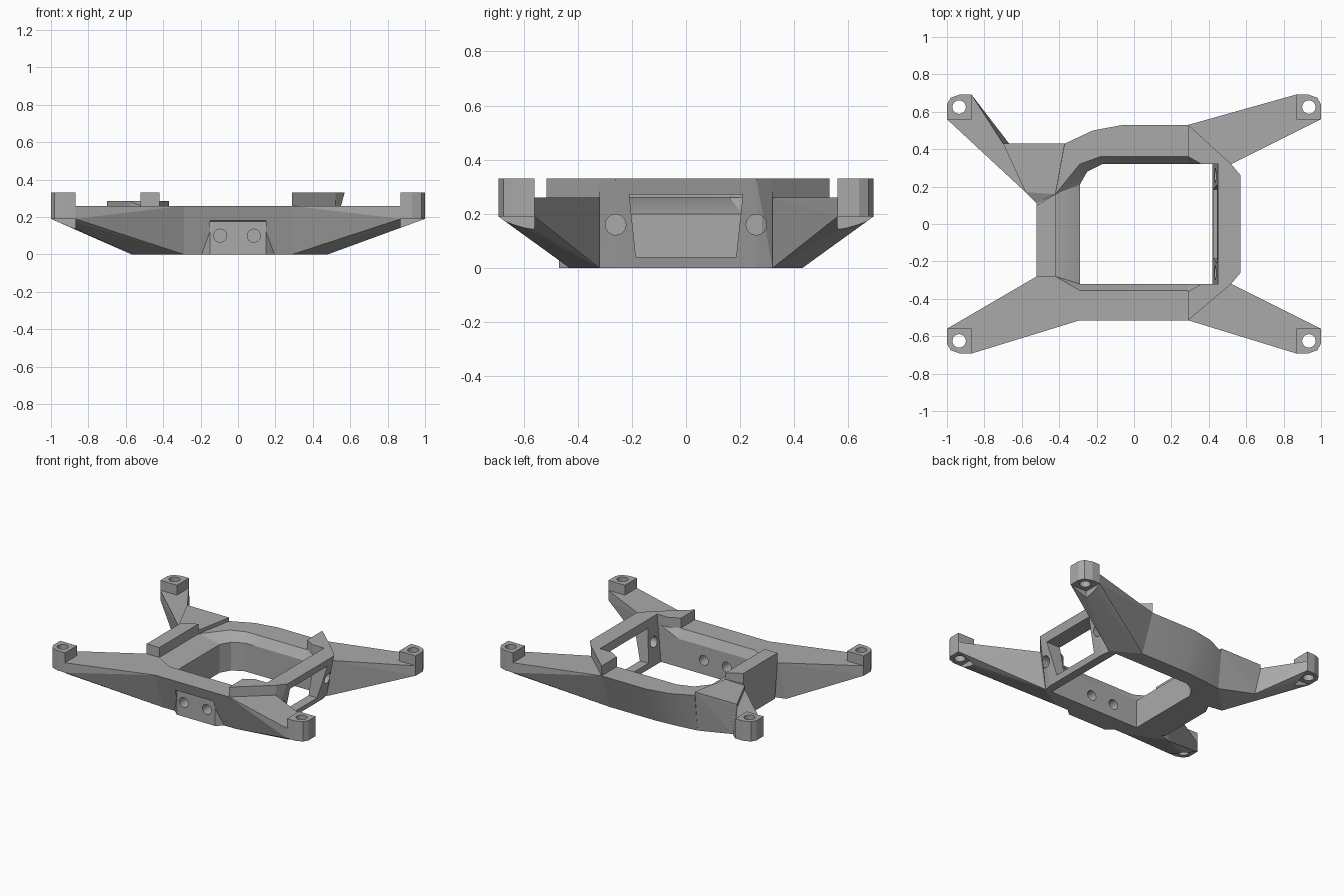
import bpy, bmesh, math
from mathutils import Vector, Matrix

cube = bpy.data.objects.get("Cube")
if cube:
    bpy.data.objects.remove(cube, do_unlink=True)

GREY = (0.4, 0.4, 0.4, 1)
grey = bpy.data.materials.new("plain_grey")
grey.use_nodes = True
grey.diffuse_color = GREY
grey.node_tree.nodes["Principled BSDF"].inputs["Base Color"].default_value = GREY

TOP, CAP, LEDGE, TIP = 0.26, 0.33, 0.20, 0.19


def finish(name, bm):
    bmesh.ops.recalc_face_normals(bm, faces=bm.faces)
    mesh = bpy.data.meshes.new(name)
    bm.to_mesh(mesh)
    bm.free()
    mesh.materials.append(grey)
    obj = bpy.data.objects.new(name, mesh)
    bpy.context.collection.objects.link(obj)
    return obj


def hull(name, points):
    bm = bmesh.new()
    for p in points:
        bm.verts.new(p)
    res = bmesh.ops.convex_hull(bm, input=bm.verts)
    junk = {v for v in res["geom_interior"] + res["geom_unused"]
            if isinstance(v, bmesh.types.BMVert)}
    bmesh.ops.delete(bm, geom=list(junk), context="VERTS")
    bmesh.ops.dissolve_limit(bm, angle_limit=0.01, verts=bm.verts, edges=bm.edges)
    return finish(name, bm)


def at(z, *plan):
    return [(x, y, z) for x, y in plan]


def prism(name, plan, low, high):
    return hull(name, at(low, *plan) + at(high, *plan))


def drill(name, centre, axis, radius, depth):
    bm = bmesh.new()
    turn = Vector((0, 0, 1)).rotation_difference(Vector(axis)).to_matrix().to_4x4()
    bmesh.ops.create_cone(bm, cap_ends=True, segments=24, radius1=radius,
                          radius2=radius, depth=depth,
                          matrix=Matrix.Translation(centre) @ turn)
    return finish(name, bm)


def cut(targets, cutter):
    cutter.hide_render = True
    cutter.hide_viewport = True
    for obj in targets:
        mod = obj.modifiers.new(cutter.name, "BOOLEAN")
        mod.operation = "DIFFERENCE"
        mod.solver = "EXACT"
        mod.object = cutter


# Open ring of walls: outer top, outer foot, inner foot, inner top per station
stations = [
    ((.29, .53), (.29, .43), (.29, .32), (.29, .36)),
    ((-.06, .53), (-.06, .43), (-.06, .32), (-.06, .36)),
    ((-.22, .50), (-.20, .42), (-.17, .32), (-.18, .36)),
    ((-.37, .43), (-.37, .40), (-.25, .28), (-.29, .32)),
    ((-.52, .12), (-.50, .12), (-.29, .21), (-.42, .16)),
    ((-.52, -.28), (-.50, -.28), (-.29, -.32), (-.42, -.28)),
    ((-.29, -.515), (-.29, -.43), (-.28, -.32), (-.29, -.355)),
    ((.29, -.515), (.29, -.43), (.29, -.32), (.29, -.355)),
]
bm = bmesh.new()
loops = []
for ot, ob, ib, it in stations:
    pts = [(*ot, TOP), (*ob, 0), (*ib, 0), (*ib, LEDGE), (*it, TOP)]
    loops.append([bm.verts.new(p) for p in pts])
for a, b in zip(loops, loops[1:]):
    for i in range(5):
        j = (i + 1) % 5
        bm.faces.new((a[i], a[j], b[j], b[i]))
bm.faces.new(loops[0])
bm.faces.new(loops[-1])
ring = finish("ring_wall", bm)
bpy.ops.object.select_all(action="DESELECT")
ring.select_set(True)
bpy.context.view_layer.objects.active = ring
bpy.ops.object.shade_smooth_by_angle(angle=math.radians(25))

# Corner pads; the same outline, mirrored, ends each arm
PAD = [(.87, .56), (1, .56), (1, .64), (.98, .675), (.93, .693), (.87, .693)]


def pad_plan(sx, sy):
    return [(x * sx, y * sy) for x, y in PAD]


def tip(sx, sy):
    plan = pad_plan(sx, sy)[1:]
    return at(TIP, *plan) + at(TOP, *plan)


arms = {}
for sy, side in ((-1, "front"), (1, "back")):
    edge = .515 if sy < 0 else .53
    arms[1, sy] = hull(side + "_left_arm", tip(1, sy)
        + at(TOP, (.29, edge * sy), (.52, .32 * sy), (.42, .32 * sy), (.29, .36 * sy))
        + at(LEDGE, (.29, .32 * sy))
        + at(0, (.29, .43 * sy), (.48, .32 * sy), (.29, .32 * sy)))
arms[-1, -1] = hull("front_right_arm", tip(-1, -1)
    + at(TOP, (-.52, -.28), (-.42, -.28), (-.29, -.515))
    + at(0, (-.56, -.32), (-.45, -.29), (-.29, -.43)))
arms[-1, 1] = hull("back_right_arm", tip(-1, 1)
    + at(TOP, (-.58, .17), (-.70, .43))
    + at(0, (-.57, .20)) + at(.06, (-.66, .42)))

# Raised gusset joining the back right arm to the ring
hull("arm_gusset", at(.285, (-.58, .17), (-.42, .16), (-.37, .43), (-.70, .43))
     + at(TOP, (-.58, .17), (-.52, .11), (-.70, .43))
     + at(0, (-.57, .20), (-.45, .18), (-.37, .40)) + at(.06, (-.66, .42)))

for (sx, sy), arm in arms.items():
    label = arm.name.replace("_arm", "")
    pad = prism(label + "_pad", pad_plan(sx, sy), TIP, CAP)
    notch = prism(label + "_notch",
                  [(sx * x, sy * y) for x in (.87, 1.1) for y in (.56, .8)], -.1, TIP)
    hole = drill(label + "_pad_hole", (.935 * sx, .625 * sy, .2), (0, 0, 1), .036, .5)
    cut([arm], notch)
    cut([arm, pad], hole)

# Raised block on the right wall
prism("right_wall_block", [(-.52, -.28), (-.42, -.28), (-.42, .16), (-.52, .10)], TOP, CAP)

# Bolt plate let into the front wall
plate = hull("bolt_plate", at(0, (-.15, -.47), (.15, -.47), (-.20, -.425), (.20, -.425))
             + at(.18, (-.15, -.47), (.15, -.47), (-.15, -.45), (.15, -.45)))
recess = hull("plate_recess", [(x, y, z) for x in (-.15, .15)
              for y, z in ((-.47, -.1), (-.47, .175), (-.60, .22), (-.60, -.1))])
cut([ring], recess)
for x in (-.095, .085):
    cut([ring, plate], drill("bolt_hole", (x, -.4, .1), (0, 1, 0), .035, .5))

# Leaning end frame with a window
frame = hull("end_frame", [(x, y * s, z) for s in (-1, 1) for x, y, z in
             ((.42, .32, 0), (.47, .32, 0), (.48, .26, 0),
              (.45, .32, CAP), (.52, .32, CAP), (.57, .26, CAP))])
window = hull("frame_window", [(x, y * s, z) for s in (-1, 1) for x in (.3, .7)
              for y, z in ((.185, .04), (.21, .272))])
cut([frame], window)
for s, side in ((-1, "front"), (1, "back")):
    cut([frame], drill(side + "_frame_hole", (.5, .26 * s, .16), (1, 0, 0), .038, .4))
    # Raised wing running from the frame onto the wall
    edge = .515 if s < 0 else .53
    prism(side + "_frame_wing", [(.29, edge * s), (.29, .36 * s), (.36, .32 * s),
          (.47, .32 * s), (.52, .32 * s)], TOP, CAP)
